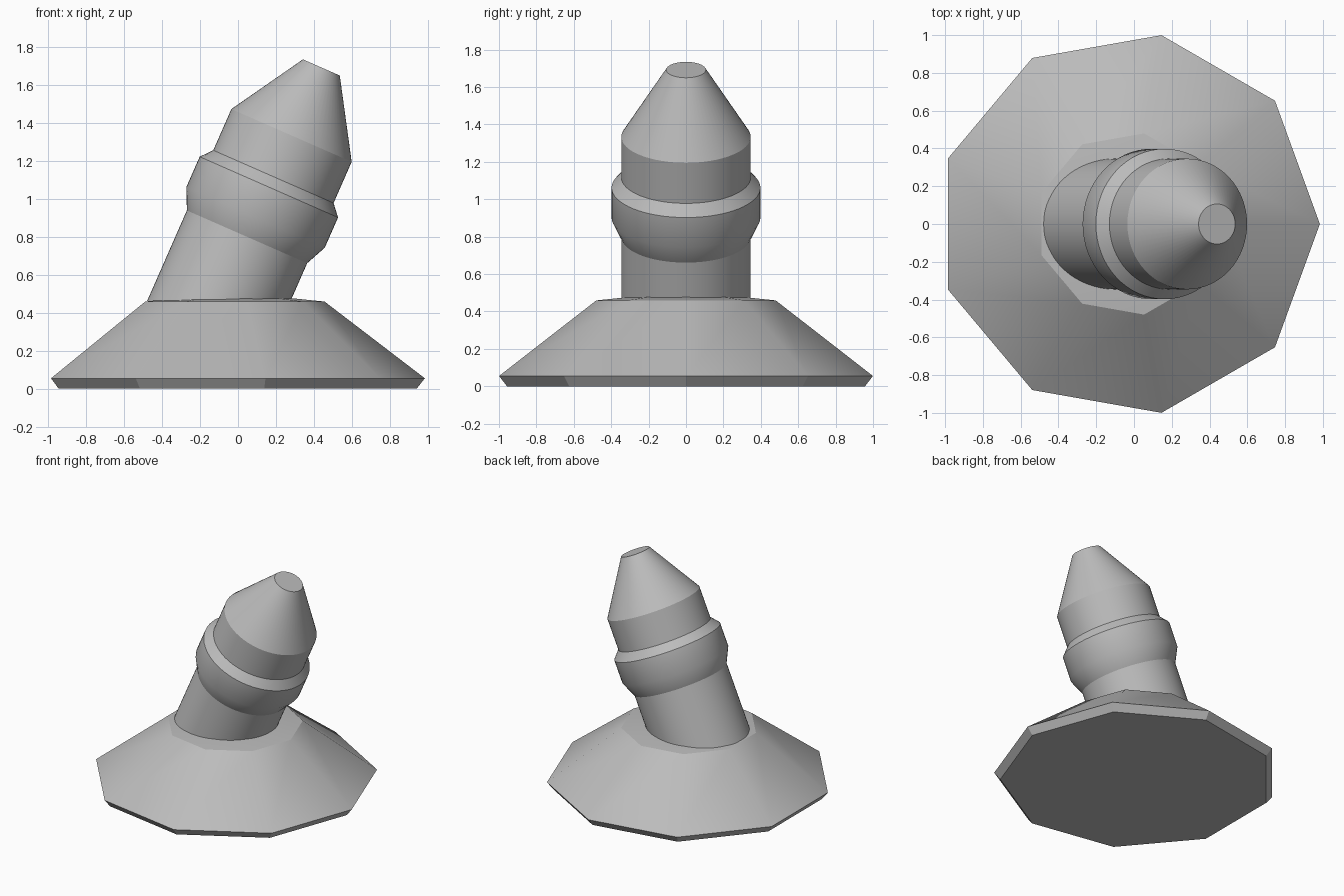
import bpy
import bmesh
import math
from mathutils import Matrix, Vector

cube = bpy.data.objects.get("Cube")
if cube:
    bpy.data.objects.remove(cube, do_unlink=True)

# Single plain grey
grey = bpy.data.materials.new("plain_grey")
grey.use_nodes = True
colour = (0.5, 0.5, 0.5, 1)
grey.diffuse_color = colour
grey.node_tree.nodes["Principled BSDF"].inputs["Base Color"].default_value = colour


def turned_part(name, profile, sides, matrix):
    """Stack rings of (radius, height) from bottom to top and cap both ends."""
    bm = bmesh.new()
    rings = []
    for radius, height in profile:
        angles = [math.tau * i / sides for i in range(sides)]
        rings.append([bm.verts.new((radius * math.cos(a), radius * math.sin(a), height))
                      for a in angles])
    for low, high in zip(rings, rings[1:]):
        for i in range(sides):
            j = (i + 1) % sides
            bm.faces.new((low[i], low[j], high[j], high[i]))
    bm.faces.new(rings[0][::-1])
    bm.faces.new(rings[-1])
    bm.transform(matrix)
    mesh = bpy.data.meshes.new(name)
    bm.to_mesh(mesh)
    bm.free()
    mesh.materials.append(grey)
    obj = bpy.data.objects.new(name, mesh)
    bpy.context.collection.objects.link(obj)
    bpy.ops.object.select_all(action='DESELECT')
    obj.select_set(True)
    bpy.context.view_layer.objects.active = obj
    bpy.ops.object.shade_smooth_by_angle(angle=math.radians(30))
    return obj


# Nine-sided flared base with a slightly raised cap
turned_part("flared_base",
            [(0.972, 0), (1.015, 0.055), (0.487, 0.459), (0.3, 0.478)],
            9, Matrix.Translation((-0.031, 0, 0)))

# Leaning stem: heights run along its axis, measured from the collar's foot
lean = Matrix.Translation(Vector((0.0475, 0, 0.8))) @ Matrix.Rotation(math.radians(23.7), 4, 'Y')
turned_part("stem", [(0.346, -0.52), (0.346, 0.02)], 64, lean)
turned_part("collar", [(0.346, 0), (0.398, 0.112), (0.398, 0.286), (0.346, 0.346)], 64, lean)
turned_part("tapered_tip", [(0.346, 0.3), (0.346, 0.583), (0.106, 0.974)], 64, lean)
